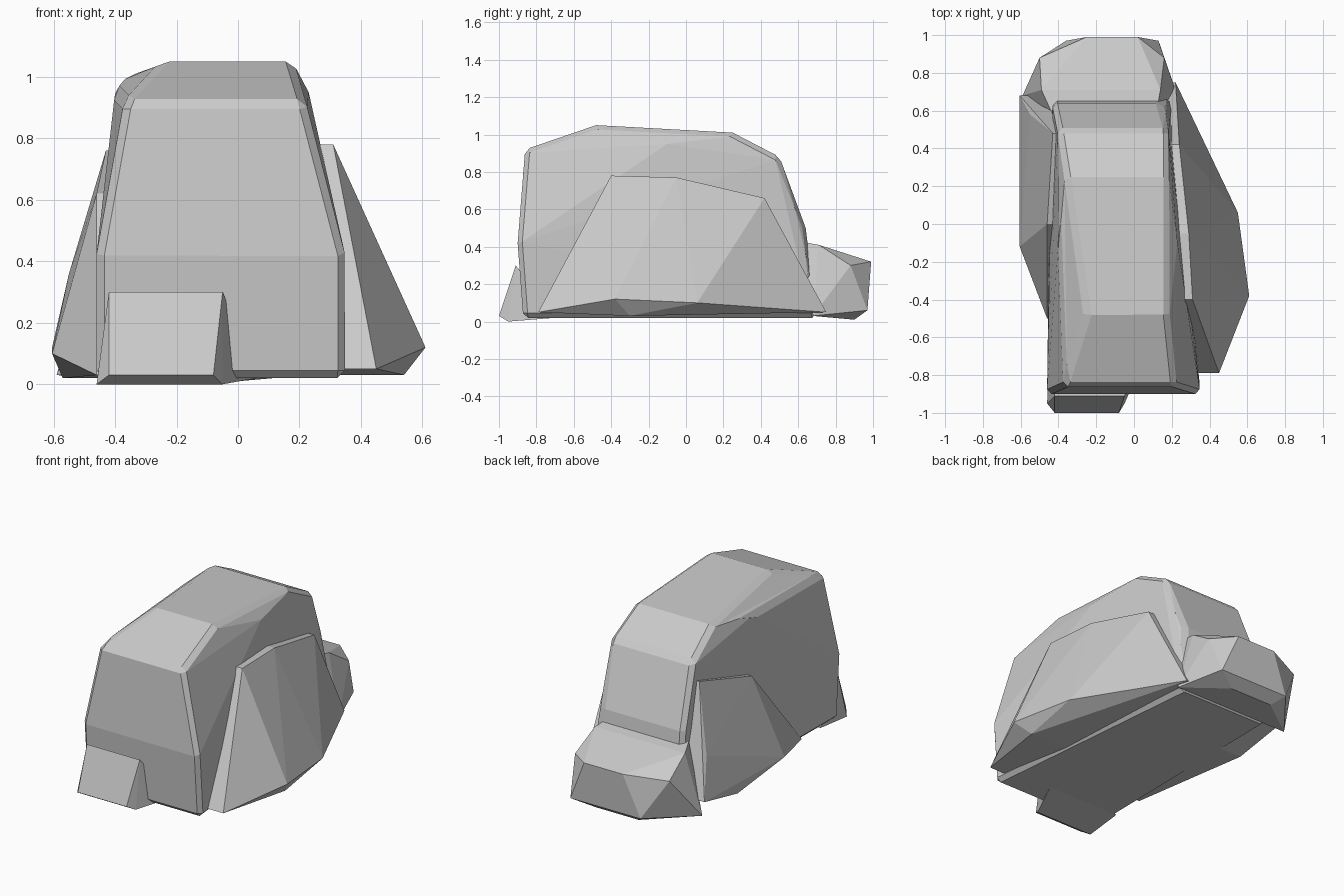
import bpy, bmesh

if "Cube" in bpy.data.objects:
    bpy.data.objects.remove(bpy.data.objects["Cube"])


def hull(name, points, chamfer=0):
    """Make one faceted convex rock lump, optionally with chamfered edges."""
    bm = bmesh.new()
    for p in points:
        bm.verts.new(p)
    res = bmesh.ops.convex_hull(bm, input=bm.verts)
    junk = [g for g in res["geom_interior"] if isinstance(g, bmesh.types.BMVert)]
    bmesh.ops.delete(bm, geom=junk, context='VERTS')
    bmesh.ops.recalc_face_normals(bm, faces=bm.faces)
    if chamfer:
        sharp = [e for e in bm.edges if e.calc_face_angle(0) > 0.6]
        bmesh.ops.bevel(bm, geom=sharp, offset=chamfer, segments=1,
                        affect='EDGES', clamp_overlap=True)
    me = bpy.data.meshes.new(name)
    bm.to_mesh(me)
    bm.free()
    ob = bpy.data.objects.new(name, me)
    bpy.context.collection.objects.link(ob)
    return ob


def ribs(rows):
    """Left and right corners for each cross rib: y, z, left x, right x."""
    return [(x, y, z) for y, z, a, b in rows for x in (a, b)]


def swell(points, core):
    """Add inner corners, so a side lump reaches into the core of the rock."""
    return points + [(core, y, z) for x, y, z in points]


# Main block: long ridge with steep front face and sloping back
body = hull("boulder", ribs([
    (-.87, .02, -.46, .35), (-.9, .42, -.46, .35), (-.86, .92, -.37, .22),
    (-.48, 1.05, -.25, .18), (-.1, .95, -.4, .23), (.25, 1.01, -.36, .18),
    (.5, .88, -.4, .18), (.64, .5, -.43, .14), (.7, .02, -.44, .2)]), .025)

lumps = [
    # Wide swelling on the right side
    hull("right_bulge", swell([
        (.31, -.4, .78), (.29, -.05, .77), (.24, .42, .66),
        (.41, -.52, .4), (.41, 0, .4), (.61, -.38, .12), (.55, .06, .1),
        (.45, -.79, .05), (.54, -.3, .03), (.22, .75, .05)], -.1)),
    # Flared skirt along the left rear
    hull("left_flare", swell([
        (-.43, .48, .76), (-.46, 0, .62), (-.55, .58, .36),
        (-.605, -.12, .1), (-.605, .68, .12), (-.57, .3, .02),
        (-.46, -.5, .03)], -.2)),
    # Low toe at the back
    hull("back_toe", ribs([
        (.6, .43, -.44, .12), (.71, .41, -.49, .14), (.88, .3, -.5, .16),
        (.99, .32, -.25, .02), (.97, .06, -.36, .13),
        (.68, .03, -.59, .23), (.9, .01, -.3, 0)])),
    # Small wedge foot at the front left
    hull("front_foot", ribs([
        (-.91, .3, -.42, -.05), (-1, .03, -.42, -.08),
        (-.95, 0, -.46, -.05), (-.7, .02, -.45, .06)])),
]

# Merge all the lumps into one solid
for lump in lumps:
    mod = body.modifiers.new(lump.name, 'BOOLEAN')
    mod.operation, mod.solver, mod.object = 'UNION', 'EXACT', lump
deps = bpy.context.evaluated_depsgraph_get()
merged = bpy.data.meshes.new_from_object(body.evaluated_get(deps))
body.modifiers.clear()
body.data = merged
body.data.name = "boulder"
for lump in lumps:
    bpy.data.objects.remove(lump)
